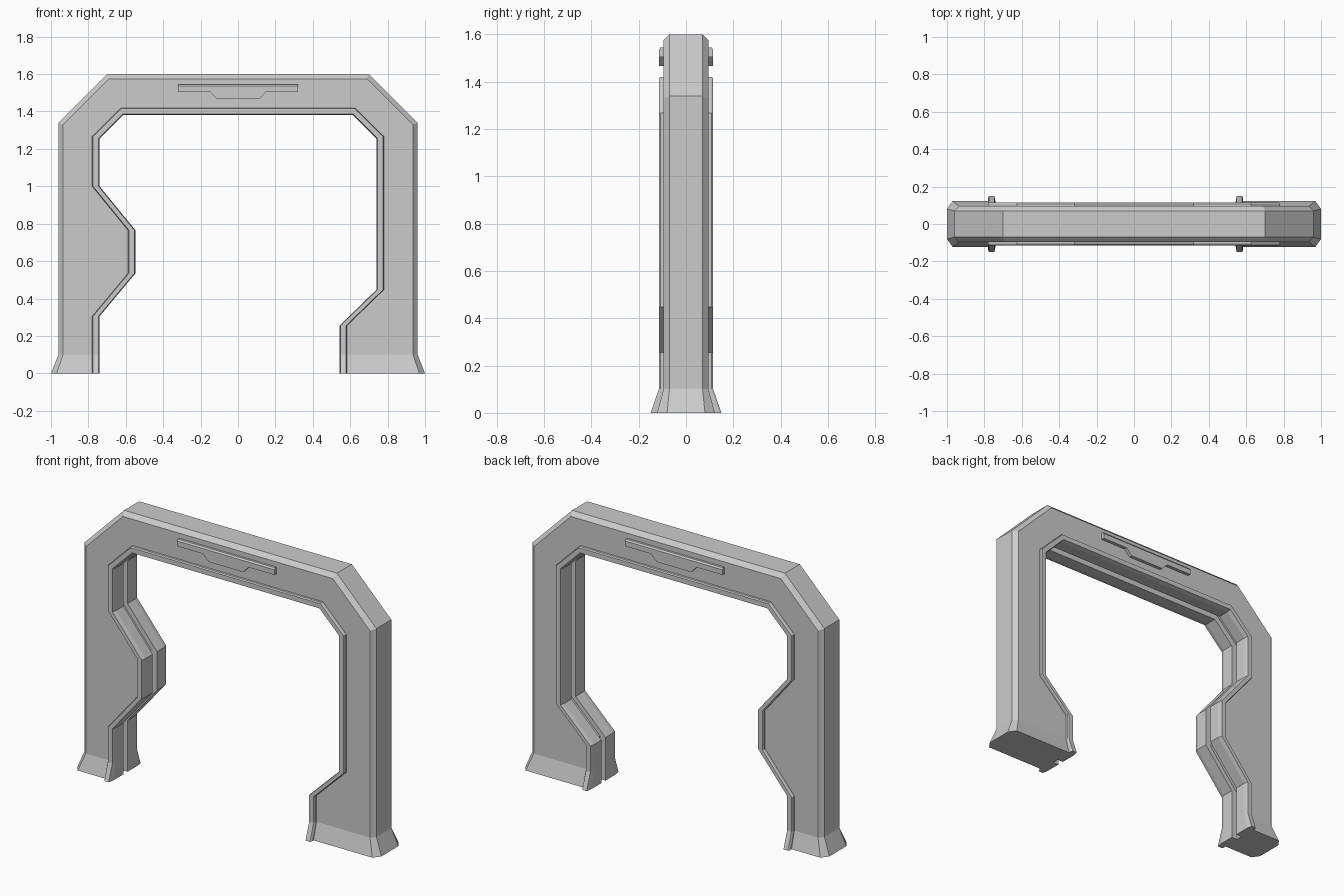
import bpy, bmesh

if "Cube" in bpy.data.objects:
    bpy.data.objects.remove(bpy.data.objects["Cube"])

def finish(name, bm):
    bmesh.ops.recalc_face_normals(bm, faces=bm.faces)
    me = bpy.data.meshes.new(name)
    bm.to_mesh(me)
    bm.free()
    ob = bpy.data.objects.new(name, me)
    bpy.context.collection.objects.link(ob)
    return ob

def bridge(bm, a, b, closed=True):
    n = len(a)
    for i in range(n if closed else n - 1):
        j = (i + 1) % n
        bm.faces.new((a[i], a[j], b[j], b[i]))

# opening edge, from left foot over the top to right foot
opening = [(-.74, 0), (-.74, .1), (-.74, .305), (-.548, .535), (-.548, .765), (-.74, 1.0),
           (-.74, 1.255), (-.615, 1.38), (.615, 1.38), (.74, 1.255), (.74, .447),
           (.543, .256), (.543, .1), (.543, 0)]

def widen(p, d):
    """Move an opening point d into the frame material."""
    x, z = p
    top = 1.2 < z
    return (x + (d if x > 0 else -d) * (.25 if z > 1.35 else 1), z + (d if z > 1.35 else d * .3 if top else 0))

groove = [widen(p, .037) for p in opening]

# main frame: chamfered outer edge, splayed feet
def outer(x, z_side, x_top, z_top, x_foot):
    half = [(x_foot, 0), (x, .1), (x, z_side), (x_top, z_top)]
    return half + [(-px, pz) for px, pz in reversed(half)]

edge = outer(-.96, 1.34, -.7, 1.6, -1.0)
inset = outer(-.935, 1.33, -.69, 1.575, -.97)
bm = bmesh.new()
rings = []
for y, y_foot, path in ((-.095, .122, inset), (-.07, .08, edge), (.07, .08, edge), (.095, .122, inset)):
    ring = []
    for x, z in path + groove[::-1]:
        yy = y if z > .01 else (y_foot if y > 0 else -y_foot)
        ring.append(bm.verts.new((x, yy, z)))
    rings.append(ring)
for a, b in zip(rings, rings[1:]):
    bridge(bm, a, b)
for r in (rings[0], rings[-1]):
    n = len(r)
    bm.faces.new(r[1:7] + r[9:n - 1])            # upper face
    bm.faces.new((r[0], r[1], r[n - 2], r[n - 1]))  # left foot
    bm.faces.new((r[6], r[7], r[8], r[9]))       # right foot
finish("gate_frame", bm)

# raised trim strips around the opening, front and back
def trim(name, s):
    section = [(.04, .02), (.04, .108), (.035, .115), (.006, .115), (0, .09), (0, .02)]
    bm = bmesh.new()
    rows = []
    for p in opening:
        row = []
        for d, y in section:
            x, z = widen(p, d)
            if z < .01 and y > .05:
                y *= 1.3
            row.append(bm.verts.new((x, s * y, z)))
        rows.append(row)
    for a, b in zip(rows, rows[1:]):
        bridge(bm, a, b)
    bm.faces.new(rows[0])
    bm.faces.new(rows[-1])
    finish(name, bm)

# plate on the lintel
def plate(name, s):
    half = [(.32, 1.545), (.32, 1.505), (.15, 1.505), (.113, 1.467)]
    pts = half + [(-x, z) for x, z in reversed(half)]
    bm = bmesh.new()
    rings = []
    for y, drop in ((.085, 0), (.108, 0), (.115, .009)):
        rings.append([bm.verts.new((x, s * y, z - (drop if z > 1.52 else 0))) for x, z in pts])
    for a, b in zip(rings, rings[1:]):
        bridge(bm, a, b)
    bm.faces.new(rings[0])
    bm.faces.new(rings[-1])
    finish(name, bm)

for label, s in (("front", -1), ("back", 1)):
    trim(label + "_trim", s)
    plate(label + "_lintel_plate", s)
